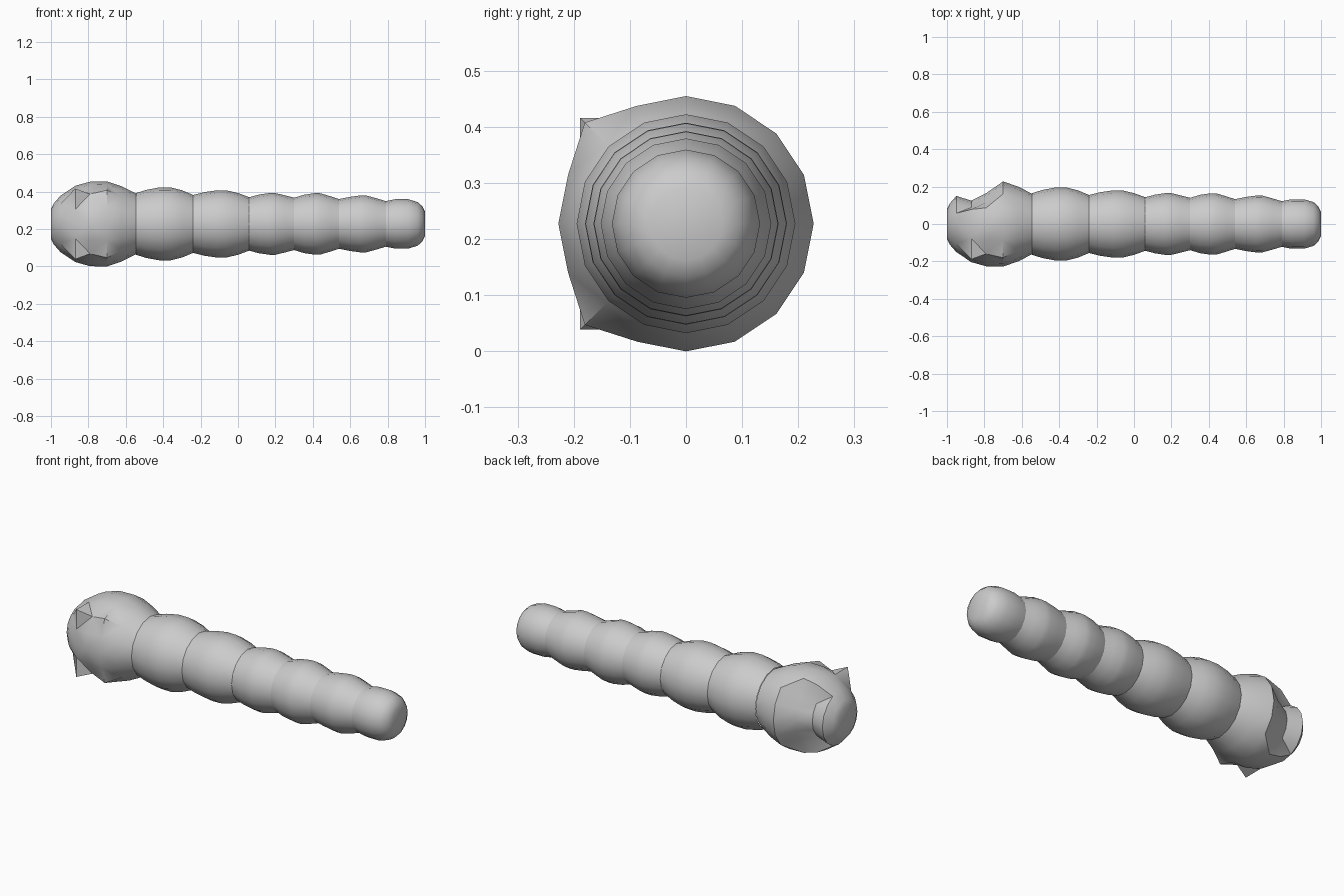
import bpy
import bmesh
from math import cos, sin, tau, radians

SIDES = 16
AXIS_Z = 0.2275

cube = bpy.data.objects.get("Cube")
if cube:
    bpy.data.objects.remove(cube, do_unlink=True)

grey = bpy.data.materials.new("soft grey")
grey.use_nodes = True
grey.diffuse_color = (0.6, 0.6, 0.6, 1)
grey.node_tree.nodes["Principled BSDF"].inputs["Base Color"].default_value = (0.6, 0.6, 0.6, 1)


def loft(name, profile, cap_start=False, cap_end=False, reshape=None):
    """Rings of (x, radius) along the x axis; reshape may move single points."""
    bm = bmesh.new()
    rings = []
    for i, (x, radius) in enumerate(profile):
        ring = []
        for k in range(SIDES):
            r = reshape(i, k, radius) if reshape else radius
            a = tau * k / SIDES
            ring.append(bm.verts.new((x, r * cos(a), AXIS_Z + r * sin(a))))
        rings.append(ring)
    for a, b in zip(rings, rings[1:]):
        for k in range(SIDES):
            n = (k + 1) % SIDES
            bm.faces.new((a[k], a[n], b[n], b[k]))
    if cap_start:
        bm.faces.new(rings[0])
    if cap_end:
        bm.faces.new(rings[-1])
    bmesh.ops.recalc_face_normals(bm, faces=bm.faces)
    # Split the bent quads, then keep only the strong creases sharp
    bmesh.ops.triangulate(bm, faces=[f for f in bm.faces if len(f.verts) == 4])
    for f in bm.faces:
        f.smooth = True
    for e in bm.edges:
        if e.is_manifold:
            e.smooth = e.calc_face_angle() < radians(40)
    mesh = bpy.data.meshes.new(name)
    bm.to_mesh(mesh)
    bm.free()
    mesh.materials.append(grey)
    obj = bpy.data.objects.new(name, mesh)
    bpy.context.collection.objects.link(obj)
    return obj


# Head: four spikes pulled out of the front, a mouth pushed into the back
SPIKE_RADIUS = {3: 0.267, 5: 0.255}
MOUTH_RADIUS = {3: 0.125, 4: 0.165}


def head_shape(ring, k, radius):
    if ring in SPIKE_RADIUS and k in (6, 10):
        return SPIKE_RADIUS[ring]
    if ring in MOUTH_RADIUS and min(k, SIDES - k) <= 2:
        return MOUTH_RADIUS[ring]
    return radius


loft("head", [(-1, 0.08), (-0.985, 0.11), (-0.95, 0.15), (-0.87, 0.204),
              (-0.79, 0.226), (-0.7, 0.2275), (-0.62, 0.2), (-0.545, 0.162)],
     cap_start=True, reshape=head_shape)

# Two large segments behind the head
loft("front_segment", [(-0.545, 0.165), (-0.49, 0.182), (-0.42, 0.195),
                       (-0.36, 0.195), (-0.3, 0.18), (-0.24, 0.155)])
loft("middle_segment", [(-0.24, 0.155), (-0.18, 0.17), (-0.11, 0.18),
                        (-0.06, 0.179), (0, 0.165), (0.06, 0.143)])

# Smaller repeating segments: start, end, waist radii and belly radius
small = [(0.06, 0.3, 0.143, 0.14, 0.165), (0.3, 0.54, 0.14, 0.133, 0.164),
         (0.54, 0.79, 0.133, 0.122, 0.152)]
for i, (x0, x1, r0, r1, belly) in enumerate(small):
    length = x1 - x0
    loft(f"rear_segment_{i + 1}",
         [(x0, r0), (x0 + length * 0.22, belly - 0.008), (x0 + length * 0.45, belly),
          (x0 + length * 0.58, belly), (x0 + length * 0.8, (r1 + belly) / 2), (x1, r1)])

# Rounded tail tip
loft("tail_tip", [(0.79, 0.122), (0.84, 0.132), (0.91, 0.132), (0.96, 0.117),
                  (0.985, 0.095), (1, 0.065)], cap_end=True)
